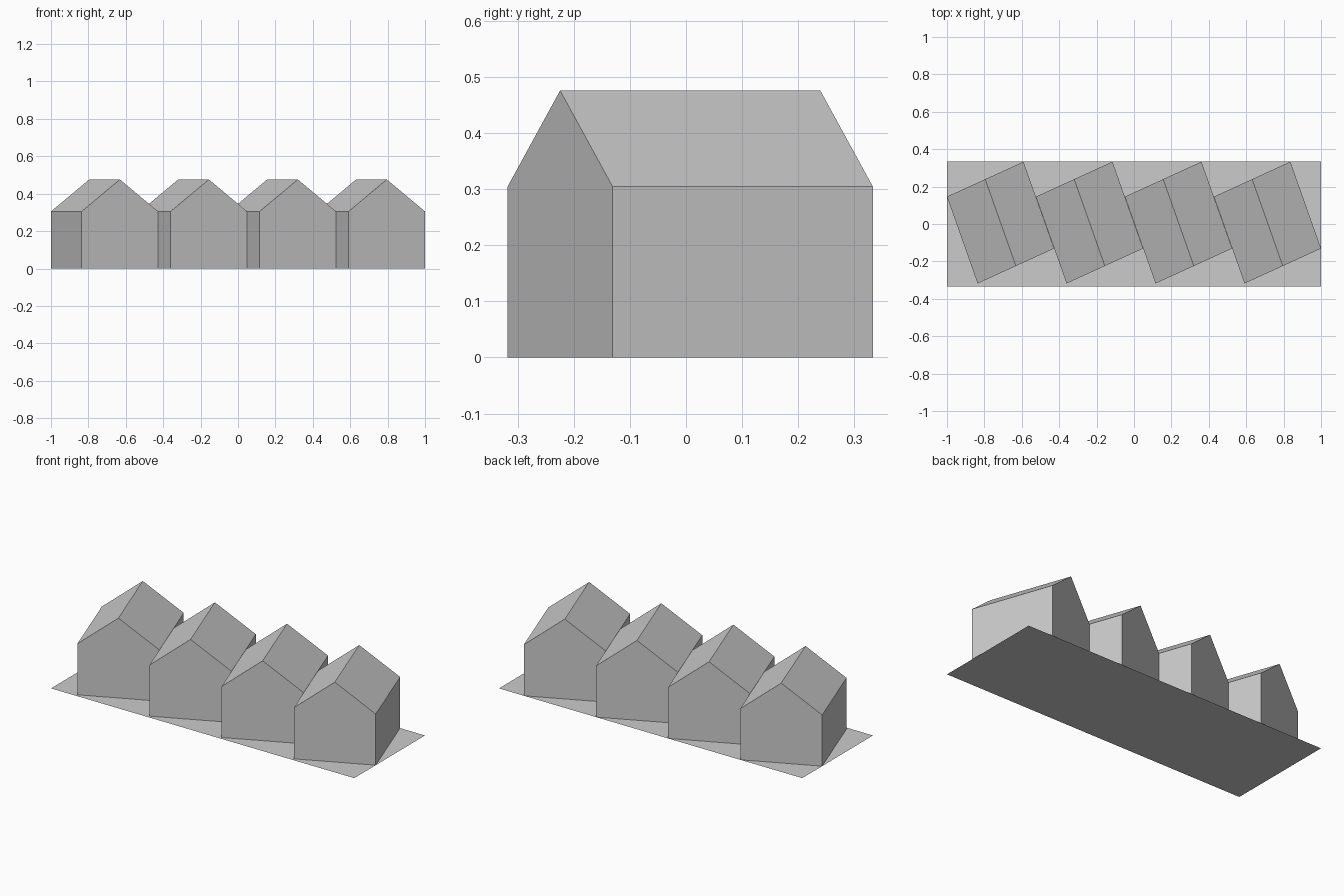
import bpy, bmesh
from mathutils import Vector

if "Cube" in bpy.data.objects:
    bpy.data.objects.remove(bpy.data.objects["Cube"])

EAVE, RIDGE, SPACING = 0.305, 0.476, 0.4757
FRONT_A = Vector((-0.836, -0.318, 0))   # left end of the gable wall
FRONT_B = Vector((-0.427, -0.131, 0))   # right end of the gable wall
DEPTH = Vector((-0.164, 0.464, 0))      # direction along the ridge


def add_object(name, bm):
    mesh = bpy.data.meshes.new(name)
    bm.to_mesh(mesh)
    bm.free()
    obj = bpy.data.objects.new(name, mesh)
    bpy.context.collection.objects.link(obj)


def house(name, dx):
    bm = bmesh.new()
    # Gable outline: position along the wall, height
    profile = [(0, 0), (1, 0), (1, EAVE), (0.5, RIDGE), (0, EAVE)]
    pts = [FRONT_A.lerp(FRONT_B, t) + Vector((dx, 0, z)) for t, z in profile]
    front = [bm.verts.new(p) for p in pts]
    back = [bm.verts.new(p + DEPTH) for p in pts]
    # Gable walls
    bm.faces.new(front)
    bm.faces.new(back[::-1])
    # Side walls and roof slopes; the ground plate closes the underside
    for i in range(1, 5):
        j = (i + 1) % 5
        bm.faces.new((front[j], front[i], back[i], back[j]))
    add_object(name, bm)


# Row of identical houses
for n in range(4):
    house(f"house_{n + 1}", n * SPACING)

# Flat ground plate
bm = bmesh.new()
bm.faces.new([bm.verts.new((x, y, 0)) for x, y in
              ((-1, -0.333), (1, -0.333), (1, 0.333), (-1, 0.333))])
add_object("ground_plate", bm)
